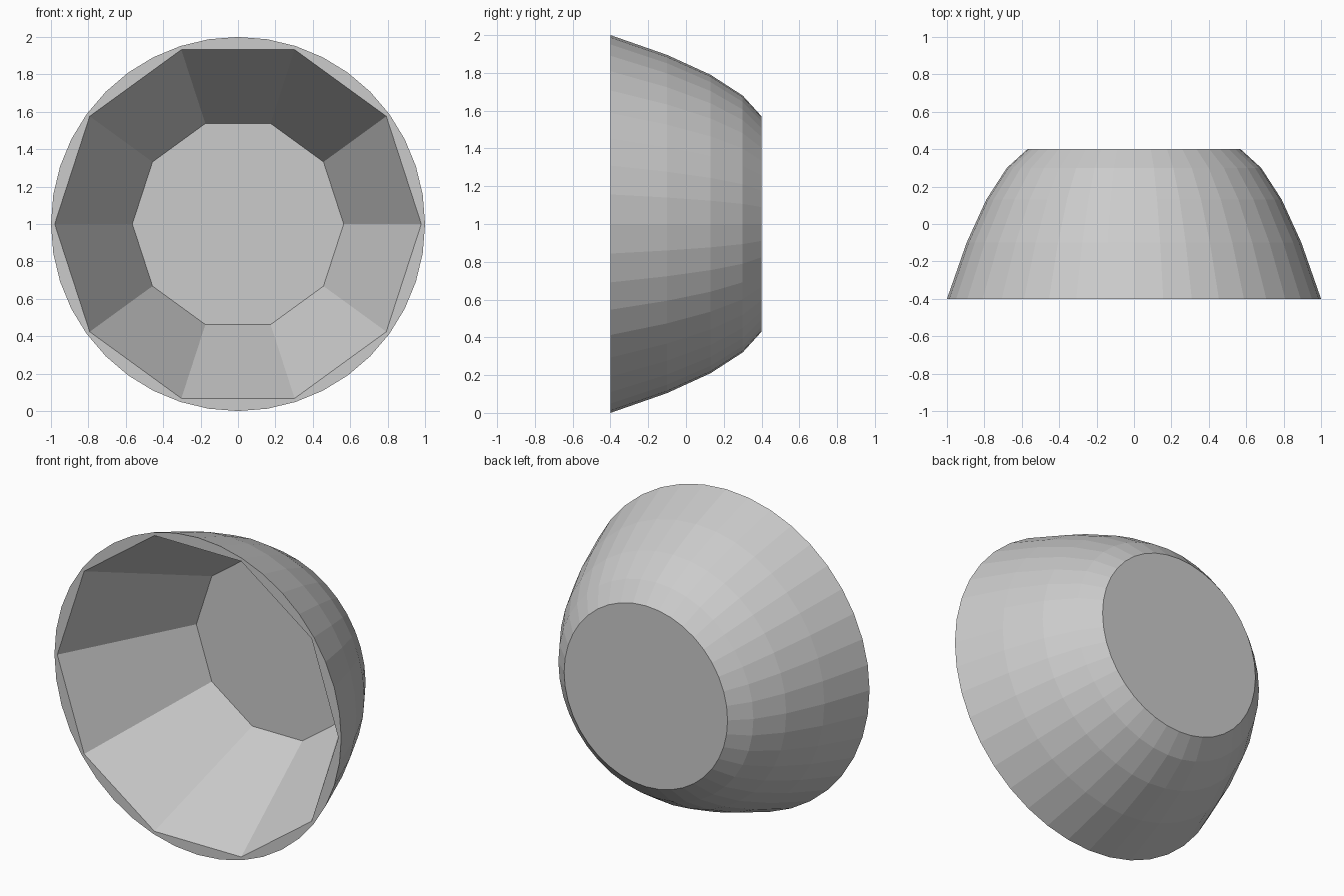
import bpy, bmesh
from math import cos, sin, tau

if "Cube" in bpy.data.objects:
    bpy.data.objects.remove(bpy.data.objects["Cube"])

SIDES_OUT, SIDES_IN = 40, 10
OUTER = [(-0.4, 1.0), (-0.1, 0.895), (0.13, 0.79), (0.3, 0.68), (0.4, 0.57)]
INNER = [(-0.4, 0.98), (0.392, 0.565)]

bm = bmesh.new()


def wall(profile, sides):
    """Ring wall along y from (y, radius) pairs, with its last ring capped."""
    rings = [[bm.verts.new((r * cos(tau * i / sides), y, 1 + r * sin(tau * i / sides)))
              for i in range(sides)] for y, r in profile]
    for a, b in zip(rings, rings[1:]):
        for i in range(sides):
            j = (i + 1) % sides
            bm.faces.new((a[i], a[j], b[j], b[i]))
    bm.faces.new(rings[-1])
    first = rings[0]
    return [bm.edges.get((first[i], first[(i + 1) % sides])) for i in range(sides)]


# Rounded outside and ten-sided hollow
rim_edges = wall(OUTER, SIDES_OUT) + wall(INNER, SIDES_IN)

# Flat front rim between the circle and the decagon
bmesh.ops.triangle_fill(bm, edges=rim_edges, use_beauty=True, normal=(0, -1, 0))
bmesh.ops.recalc_face_normals(bm, faces=bm.faces[:])

mesh = bpy.data.meshes.new("bowl")
bm.to_mesh(mesh)
bm.free()
bowl = bpy.data.objects.new("bowl", mesh)
bpy.context.collection.objects.link(bowl)
